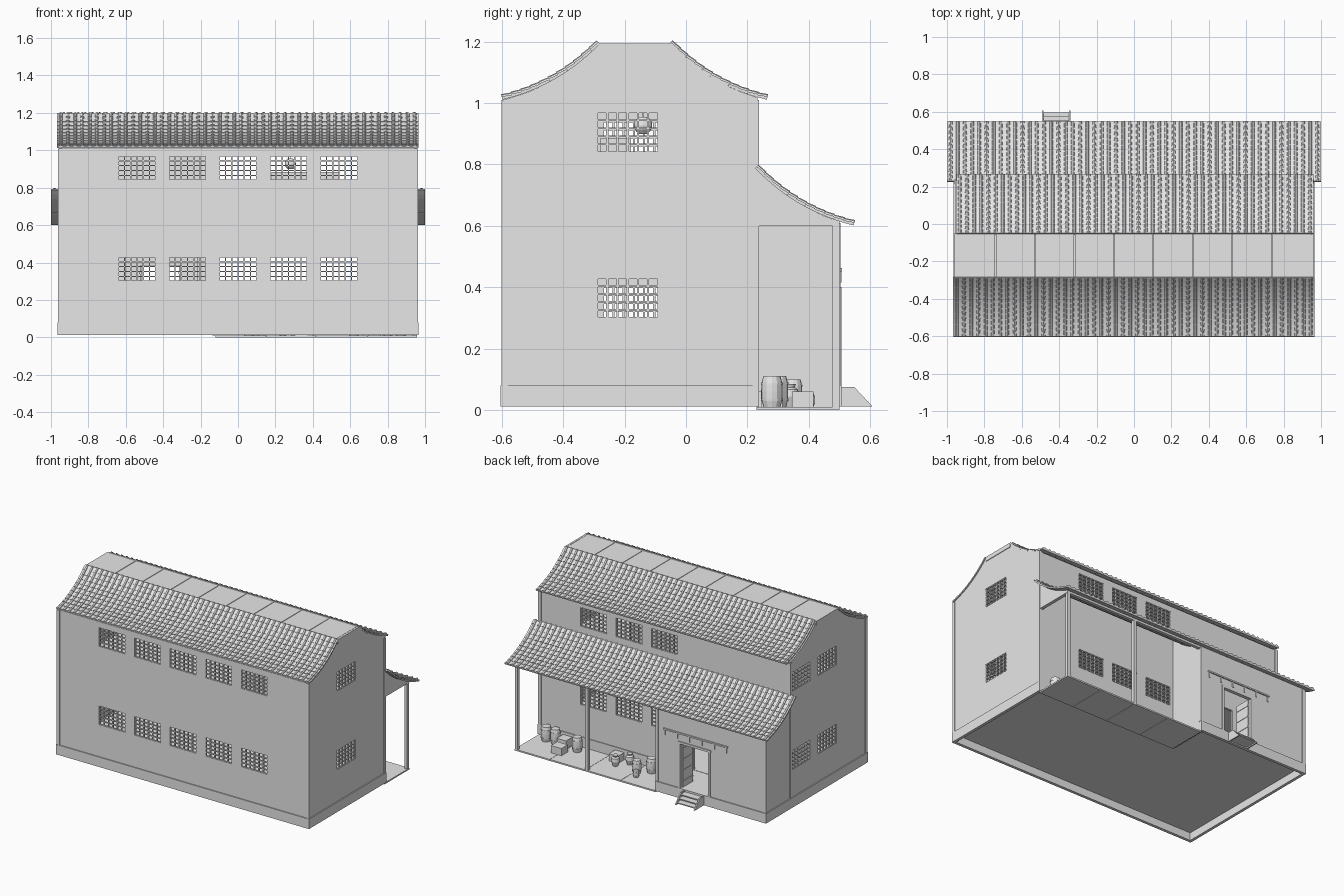
import bpy, bmesh, math
from mathutils import Vector

if "Cube" in bpy.data.objects:
    bpy.data.objects.remove(bpy.data.objects["Cube"])

GREY = (0.8, 0.8, 0.8, 1)
mat = bpy.data.materials.new("plain grey")
mat.use_nodes = True
mat.diffuse_color = GREY
mat.node_tree.nodes["Principled BSDF"].inputs["Base Color"].default_value = GREY


def finish(name, bm, solid=0):
    bmesh.ops.recalc_face_normals(bm, faces=bm.faces)
    mesh = bpy.data.meshes.new(name)
    bm.to_mesh(mesh)
    bm.free()
    mesh.materials.append(mat)
    ob = bpy.data.objects.new(name, mesh)
    bpy.context.scene.collection.objects.link(ob)
    if solid:
        mod = ob.modifiers.new("thickness", "SOLIDIFY")
        mod.thickness = solid
        mod.offset = 0
    return ob


def add_box(bm, x, y, z):
    """x, y, z are (low, high) pairs"""
    verts = bmesh.ops.create_cube(bm, size=1)["verts"]
    for v in verts:
        v.co = [lo + (c + 0.5) * (hi - lo) for c, (lo, hi) in zip(v.co, (x, y, z))]


def boxes(name, *items):
    bm = bmesh.new()
    for item in items:
        add_box(bm, *item)
    return finish(name, bm)


def around(c, w):
    return (c - w / 2, c + w / 2)


def place(axis, pos, a, z):
    return (a, pos, z) if axis == "x" else (pos, a, z)


WALL = 0.016
PANES = (6, 5)


def wall(name, axis, pos, span, zspan, windows=(), doors=()):
    """Wall with real openings, and a lattice in each window (centre along, centre up)"""
    holes = [(*around(a, 0.2), *around(z, 0.13)) for a, z in windows]
    cuts = holes + list(doors)
    A = sorted({*span, *(h[0] for h in cuts), *(h[1] for h in cuts)})
    Z = sorted({*zspan, *(h[2] for h in cuts), *(h[3] for h in cuts)})
    bm = bmesh.new()
    for a0, a1 in zip(A, A[1:]):
        for z0, z1 in zip(Z, Z[1:]):
            ma, mz = (a0 + a1) / 2, (z0 + z1) / 2
            if any(h[0] < ma < h[1] and h[2] < mz < h[3] for h in cuts):
                continue
            bm.faces.new([bm.verts.new(place(axis, pos, a, z))
                          for a, z in ((a0, z0), (a1, z0), (a1, z1), (a0, z1))])
    bmesh.ops.remove_doubles(bm, verts=bm.verts, dist=1e-5)
    finish(name, bm, WALL)
    if not holes:
        return
    bm = bmesh.new()
    depth = around(pos, 0.01)
    for a0, a1, z0, z1 in holes:
        for i in range(PANES[0] + 1):
            c = around(a0 + (a1 - a0) * i / PANES[0], 0.007)
            add_box(bm, *((c, depth) if axis == "x" else (depth, c)), (z0, z1))
        for j in range(PANES[1] + 1):
            c = around(z0 + (z1 - z0) * j / PANES[1], 0.006)
            add_box(bm, *(((a0, a1), depth) if axis == "x" else (depth, (a0, a1))), c)
    finish(name + "_window_lattice", bm)


def panel(name, x, points, thick=WALL):
    """Upright panel across x with a (y, z) outline"""
    bm = bmesh.new()
    bm.faces.new([bm.verts.new((x, y, z)) for y, z in points])
    return finish(name, bm, thick)


def sweep(eave, mid, top, n):
    """Sagging roof line from eave to top"""
    e, m, t = Vector(eave), Vector(mid), Vector(top)
    return [e * (1 - k) ** 2 + m * 2 * k * (1 - k) + t * k * k for k in (i / n for i in range(n + 1))]


ROWS = 11
AXIS = -0.1675
front_line = sweep((-0.6, 1.018), (-0.42, 1.06), (-0.285, 1.198), ROWS)
back_line = [Vector((2 * AXIS - p.x, p.y)) for p in front_line]
porch_line = sweep((0.548, 0.608), (0.36, 0.655), (0.23, 0.793), ROWS)


def tiled_roof(name, line, x0, x1, ribs=50):
    """Stepped pan tiles with tapered half-round cover tiles"""
    bm = bmesh.new()
    pitch = (x1 - x0) / ribs
    for lo, hi in zip(line, line[1:]):
        d = (hi - lo).normalized()
        n = Vector((-d.y, d.x))
        if n.y < 0:
            n = -n
        ring = [lo + n * 0.004, hi + n * 0.001, hi - n * 0.007, lo - n * 0.007]
        ends = [[bm.verts.new((x, p.x, p.y)) for p in ring] for x in (x0, x1)]
        for k in range(4):
            m = (k + 1) % 4
            bm.faces.new((ends[0][k], ends[0][m], ends[1][m], ends[1][k]))
        for e in ends:
            bm.faces.new(e)
        for r in range(ribs):
            cx = x0 + pitch * (r + 0.5)
            arcs = []
            for p, rad in ((lo, 0.0115), (hi, 0.0085)):
                arc = []
                for s in range(5):
                    t = math.pi * s / 4
                    q = p + n * rad * math.sin(t)
                    arc.append(bm.verts.new((cx + rad * math.cos(t), q.x, q.y)))
                arcs.append(arc)
            for s in range(4):
                bm.faces.new((arcs[0][s], arcs[0][s + 1], arcs[1][s + 1], arcs[1][s]))
            bm.faces.new(arcs[0])
    finish(name, bm)


tiled_roof("front_roof", front_line, -0.967, 0.965)
tiled_roof("back_roof", back_line, -0.95, 0.96)
tiled_roof("porch_roof", porch_line, -1, 1, 52)

# Flat ridge deck with seams and end boards
seams = 9
step = 1.9 / seams
boxes("ridge_deck", *[((-0.95 + i * step, -0.954 + (i + 1) * step), (-0.285, -0.05), (1.185, 1.195))
                      for i in range(seams)])
boxes("ridge_deck_lining", ((-0.95, 0.95), (-0.28, -0.055), (1.178, 1.186)))
boxes("ridge_end_boards", *[(around(s * 0.955, 0.014), (-0.285, -0.05), (1.165, 1.195)) for s in (-1, 1)])

# Main block walls
LOW, HIGH = 0.365, 0.905
EAVE = 1.01
bays = [-0.54, -0.27, 0, 0.27, 0.54]
MAIN_Z = (0.07, EAVE)
wall("front_wall", "x", -0.59, (-0.958, 0.958), MAIN_Z, [(b, z) for b in bays for z in (LOW, HIGH)])
wall("back_wall", "x", 0.225, (-0.958, 0.958), MAIN_Z, [(b, z) for b in bays[2:] for z in (LOW, HIGH)],
     [(-0.6, -0.22, 0.08, 0.45)])
wall("left_side_wall", "y", 0.95, (-0.598, 0.233), MAIN_Z, [(-0.19, LOW), (-0.19, HIGH)])
wall("right_side_wall", "y", -0.95, (-0.598, 0.233), MAIN_Z,
     [(b, z - 0.03) for b in (0.11, -0.17) for z in (LOW, HIGH)])
under = [(p.x, p.y - 0.008) for p in front_line[1:]] + [(p.x, p.y - 0.008) for p in reversed(back_line[1:])]
for side, s in (("left", 1), ("right", -1)):
    panel(side + "_gable", s * 0.95, [(-0.598, EAVE)] + under + [(0.233, EAVE)])

# Enclosed bay at the back, porch gables
BAY = -0.12
PLATE = 0.61
DOOR = (-0.53, -0.3, 0.08, 0.39)
wall("bay_back_wall", "x", 0.492, (-0.958, BAY), (0.07, PLATE), (), [DOOR])
wall("bay_right_wall", "y", -0.95, (0.233, 0.5), (0.07, PLATE))
wall("bay_inner_wall", "y", BAY - 0.008, (0.233, 0.5), (0.01, PLATE))
slope = [(p.x, p.y - 0.008) for p in porch_line[2:]]
for side, x in (("left", 0.95), ("middle", BAY - 0.008), ("right", -0.95)):
    panel(side + "_porch_gable", x, [(0.233, PLATE), (0.485, PLATE)] + slope)

# Corner posts and porch frame
boxes("corner_posts", *[(around(x, 0.022), around(y, 0.022), (0.08, EAVE))
                        for x in (-0.951, 0.951) for y in (-0.591, 0.227)])
boxes("bay_corner_posts", *[(around(x, 0.022), around(0.492, 0.022), (0.08, PLATE)) for x in (-0.951, -0.129)])
boxes("porch_posts", *[(around(x, 0.022), around(0.489, 0.022), (0.01, PLATE)) for x in (0.945, 0.41)])
boxes("porch_beams", ((-0.958, 0.958), (0.478, 0.5), (0.6, 0.622)), ((0.935, 0.958), (0.233, 0.5), (0.6, 0.622)))

# Plinth ring, floors
band = (0.012, 0.08)
boxes("plinth", ((-0.965, 0.965), (-0.605, -0.585), band), ((0.945, 0.965), (-0.605, 0.238), band),
      ((-0.965, -0.945), (-0.605, 0.507), band), ((BAY, 0.965), (0.218, 0.238), band),
      ((-0.965, BAY), (0.487, 0.507), band), ((BAY - 0.016, BAY), (0.22, 0.507), band))
boxes("ground_floor", ((-0.95, 0.95), (-0.59, 0.225), (0.065, 0.078)), ((-0.95, BAY), (0.225, 0.49), (0.065, 0.078)))
boxes("upper_floor", ((-0.945, 0.945), (-0.585, 0.22), (0.6, 0.615)))
boxes("porch_floor", *[((BAY + i * 0.27, BAY + 0.268 + i * 0.27), (0.23, 0.5), (0, 0.01)) for i in range(4)])

# Doorway
jamb = (0.08, 0.4)
boxes("door_frame", *[(around(x, 0.015), (0.482, 0.506), jamb) for x in DOOR[:2]],
      ((-0.54, -0.29), (0.482, 0.506), (0.385, 0.4)))
boxes("door_lintel", ((-0.67, -0.18), (0.498, 0.508), (0.452, 0.462)),
      *[(around(-0.66 + i * 0.094, 0.008), (0.498, 0.506), (0.415, 0.455)) for i in range(6)])
boxes("door_leaves", *[(around(x, 0.01), (0.375, 0.485), (0.08, 0.385)) for x in (-0.52, -0.31)])
boxes("door_battens", *[(around(x, 0.016), (0.375, 0.485), around(0.12 + k * 0.075, 0.01))
                        for x in (-0.52, -0.31) for k in range(4)])

# Entrance steps
for side, x in (("right", -0.487), ("left", -0.343)):
    panel(side + "_step_stringer", x, [(0.505, 0.012), (0.607, 0.012), (0.548, 0.075), (0.505, 0.075)], 0.008)
boxes("step_treads", *[((-0.485, -0.345), (0.505, 0.555 + k * 0.02), (0.06 - k * 0.02, 0.067 - k * 0.02))
                       for k in range(3)])


def lathe(name, x, y, z, radius, height, profile, sides=12):
    bm = bmesh.new()
    rings = [[bm.verts.new((x + radius * r * math.cos(math.tau * i / sides),
                            y + radius * r * math.sin(math.tau * i / sides), z + height * h))
              for i in range(sides)] for r, h in profile]
    for a, b in zip(rings, rings[1:]):
        for i in range(sides):
            j = (i + 1) % sides
            bm.faces.new((a[i], a[j], b[j], b[i]))
    bm.faces.new(rings[0])
    bm.faces.new(rings[-1])
    finish(name, bm)


# Stored goods on the porch
HOOPS = [(0.78, 0), (0.92, 0.2), (0.98, 0.2), (1, 0.27), (0.94, 0.27), (0.96, 0.5),
         (0.94, 0.73), (1, 0.73), (0.98, 0.8), (0.92, 0.8), (0.78, 1)]
JAR = [(0.6, 0), (1, 0.45), (0.9, 0.75), (0.5, 0.85), (0.65, 1)]
for i, (x, y, r, h) in enumerate([(0.87, 0.28, 0.036, 0.1), (0.8, 0.28, 0.034, 0.1), (0.62, 0.3, 0.034, 0.1),
                                  (0.13, 0.35, 0.03, 0.09), (0.06, 0.29, 0.034, 0.1), (0.1, 0.4, 0.02, 0.045)]):
    lathe(f"barrel_{i + 1}", x, y, 0.01, r, h, HOOPS)
for i, (x, y) in enumerate([(0.3, 0.34), (0.24, 0.27)]):
    lathe(f"jar_{i + 1}", x, y, 0.01, 0.028, 0.075, JAR)
boxes("crates", *[(around(x, w), around(y, 0.07), (0.01, 0.01 + h))
                  for x, y, w, h in ((0.73, 0.28, 0.07, 0.055), (0.7, 0.38, 0.08, 0.05), (0.34, 0.27, 0.07, 0.05))])

# Upper room contents
lathe("hanging_lantern", 0.28, -0.14, 0.9, 0.03, 0.055, [(0.5, 0), (0.9, 0.25), (1, 0.5), (0.9, 0.75), (0.5, 1)])
boxes("lantern_cord", (around(0.28, 0.004), around(-0.14, 0.004), (0.95, 1.18)))
boxes("cabinet", ((0.18, 0.54), (-0.28, -0.18), (0.615, 0.885)))
